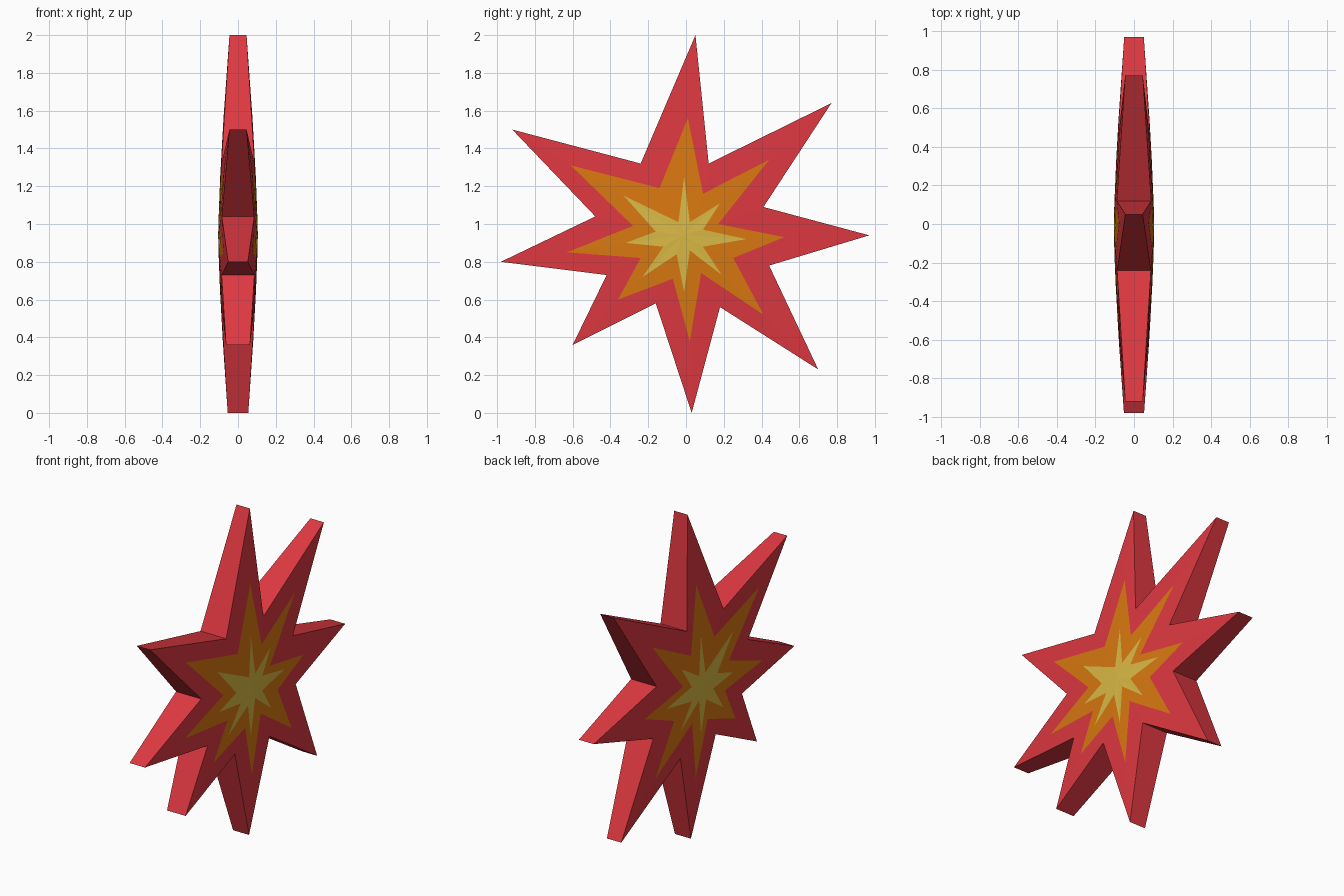
import bpy
import bmesh
from math import hypot

default_cube = bpy.data.objects.get("Cube")
if default_cube:
    bpy.data.objects.remove(default_cube, do_unlink=True)


def make_material(name, colour):
    material = bpy.data.materials.new(name)
    material.use_nodes = True
    material.diffuse_color = (*colour, 1)
    shader = material.node_tree.nodes["Principled BSDF"]
    shader.inputs["Base Color"].default_value = (*colour, 1)
    return material


# Colour bands, from the core outwards
materials = [
    make_material("pale_yellow", (.70, .49, .06)),
    make_material("orange", (.70, .19, .005)),
    make_material("red", (.73, .04, .052)),
]

# Star outlines as (y, z), alternating tip and notch, starting at the top tip
yellow_star = [
    (-.01, 1.25), (.02, 1.01), (.18, 1.11), (.09, .97),
    (.32, .92), (.09, .88), (.19, .73), (.02, .86),
    (-.01, .64), (-.05, .84), (-.23, .72), (-.12, .88),
    (-.32, .9), (-.16, .96), (-.33, 1.15), (-.04, 1.01),
]
orange_star = [
    (.01, 1.56), (.09, 1.16), (.44, 1.34), (.17, 1),
    (.52, .93), (.25, .82), (.41, .52), (.08, .74),
    (.02, .38), (-.07, .71), (-.36, .6), (-.24, .82),
    (-.63, .85), (-.28, .99), (-.61, 1.31), (-.14, 1.19),
]
red_star = [
    (.05, 2), (.12, 1.32), (.77, 1.64), (.41, 1.09),
    (.97, .94), (.44, .78), (.7, .23), (.18, .56),
    (.03, 0), (-.16, .58), (-.6, .36), (-.42, .73),
    (-.98, .8), (-.48, 1.04), (-.92, 1.5), (-.24, 1.32),
]
star_outlines = [yellow_star, orange_star, red_star]
core_y, core_z = -.02, .94


def half_thickness(y, z):
    """The burst is thickest in the core and tapers to the tips."""
    radius = hypot(y - core_y, z - core_z)
    return .105 - .055 * radius ** 1.4


def add_vertex(mesh_builder, side, y, z):
    return mesh_builder.verts.new((side * half_thickness(y, z), y, z))


def add_side(mesh_builder, side):
    """Build one domed face of the burst and return its rim vertices."""
    core = add_vertex(mesh_builder, side, core_y, core_z)
    inner = None
    for band, outline in enumerate(star_outlines):
        ring = [add_vertex(mesh_builder, side, y, z) for y, z in outline]
        for i in range(len(ring)):
            if inner is None:
                corners = [core, ring[i - 1], ring[i]]
            else:
                corners = [inner[i - 1], ring[i - 1], ring[i], inner[i]]
            face = mesh_builder.faces.new(corners)
            face.material_index = band
        inner = ring
    return inner


# Both domed faces, joined by a red wall around the rim
builder = bmesh.new()
left_rim = add_side(builder, 1)
right_rim = add_side(builder, -1)
for i in range(len(left_rim)):
    wall = builder.faces.new(
        [left_rim[i - 1], left_rim[i], right_rim[i], right_rim[i - 1]])
    wall.material_index = len(materials) - 1
bmesh.ops.recalc_face_normals(builder, faces=builder.faces[:])

burst_mesh = bpy.data.meshes.new("star_burst")
builder.to_mesh(burst_mesh)
builder.free()
for material in materials:
    burst_mesh.materials.append(material)
star_burst = bpy.data.objects.new("star_burst", burst_mesh)
bpy.context.collection.objects.link(star_burst)
